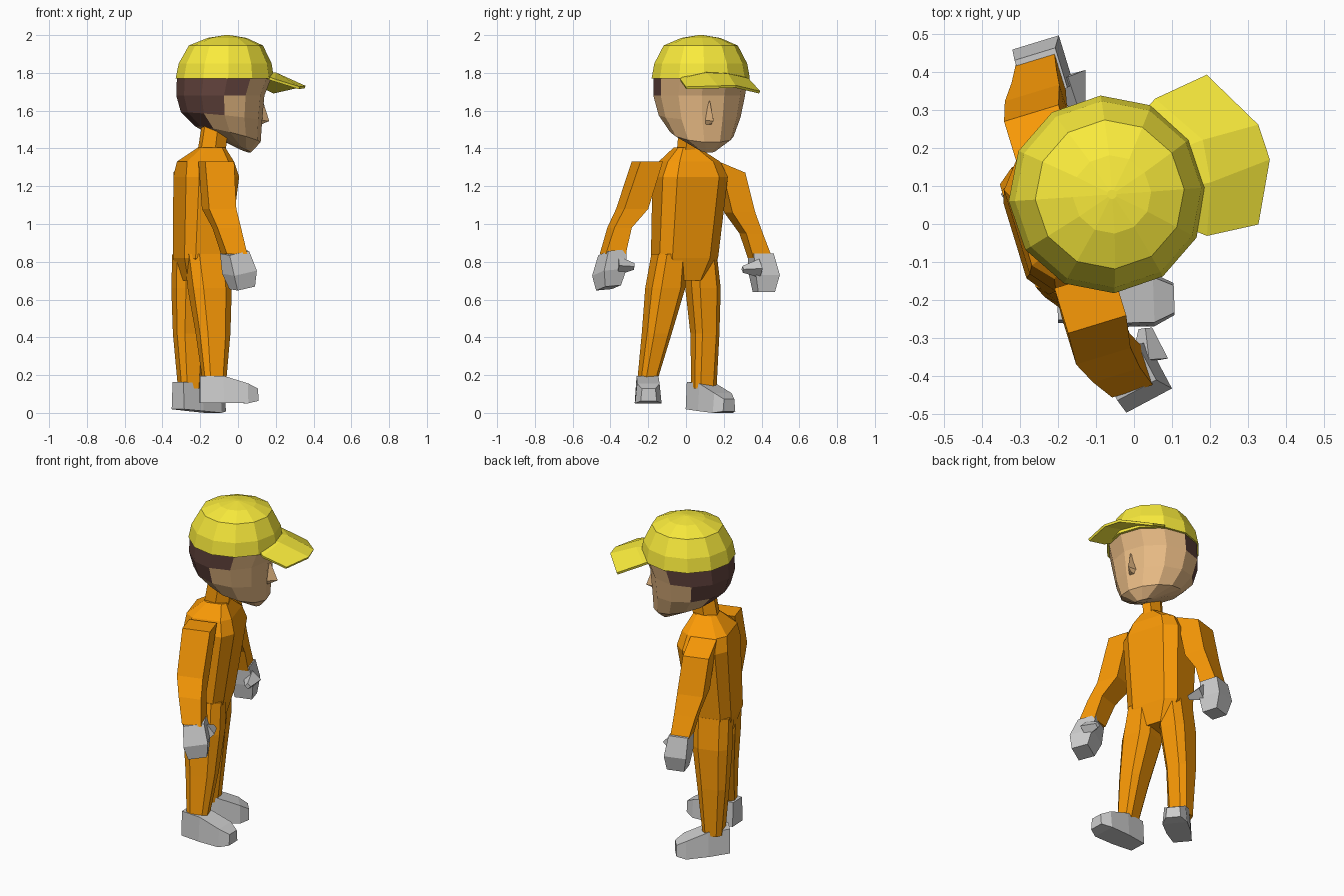
import bpy, bmesh, math
from mathutils import Vector

if "Cube" in bpy.data.objects:
    bpy.data.objects.remove(bpy.data.objects["Cube"])


def material(name, rgb):
    m = bpy.data.materials.new(name)
    m.diffuse_color = (*rgb, 1)
    m.use_nodes = True
    m.node_tree.nodes["Principled BSDF"].inputs["Base Color"].default_value = m.diffuse_color
    return m


ORANGE = material("orange_cloth", (0.95, 0.32, 0.002))
YELLOW = material("yellow_cloth", (0.95, 0.83, 0.045))
SKIN = material("skin", (0.80, 0.49, 0.23))
BROWN = material("brown_hair", (0.12, 0.055, 0.045))


def make(name, bm, mats=()):
    bmesh.ops.recalc_face_normals(bm, faces=bm.faces)
    me = bpy.data.meshes.new(name)
    bm.to_mesh(me)
    bm.free()
    ob = bpy.data.objects.new(name, me)
    bpy.context.collection.objects.link(ob)
    for m in mats:
        me.materials.append(m)
    return ob


def axes(yaw):
    a = math.radians(yaw)
    return Vector((math.cos(a), math.sin(a), 0)), Vector((-math.sin(a), math.cos(a), 0))


def ring(x, y, z, d, w, n=4, yaw=17, tilt_f=0, tilt_l=0, square=1):
    """Flat-sided ring: d = half depth, w = half width; square > 1 makes it boxier."""
    f, l = axes(yaw)
    k = square / math.cos(math.pi / n)
    pts = []
    for i in range(n):
        t = (i + 0.5) * 2 * math.pi / n
        a, b = k * math.cos(t), k * math.sin(t)
        if square > 1:
            a, b = max(-1, min(1, a)), max(-1, min(1, b))
        a, b = a * d, b * w
        pts.append(Vector((x, y, z + tilt_f * a + tilt_l * b)) + f * a + l * b)
    return pts


def loft(name, rings, mats=()):
    bm = bmesh.new()
    vs = [[bm.verts.new(p) for p in r] for r in rings]
    n = len(vs[0])
    for r, s in zip(vs, vs[1:]):
        for i in range(n):
            j = (i + 1) % n
            bm.faces.new((r[i], r[j], s[j], s[i]))
    bm.faces.new(vs[0])
    bm.faces.new(vs[-1])
    return make(name, bm, mats)


# Torso and neck
loft("torso", [ring(*r, n=8, square=1.55) for r in (
    (-.195, -.005, .70, .09, .09), (-.197, -.008, .82, .122, .162),
    (-.168, .022, 1.25, .147, .18), (-.172, .018, 1.33, .13, .145),
    (-.14, 0, 1.405, .065, .055))], [ORANGE])
loft("neck", [ring(*r, n=6, yaw=20) for r in (
    (-.14, 0, 1.38, .07, .045), (-.12, .01, 1.54, .065, .042))], [ORANGE])

# Legs
for side, rs in {
    "right": ((-.165, -.09, .84, .112, .078), (-.15, -.11, .66, .106, .092),
              (-.132, -.155, .42, .084, .068), (-.125, -.205, .17, .058, .045)),
    "left": ((-.235, .075, .84, .105, .074), (-.242, .09, .66, .102, .08),
             (-.255, .1, .42, .082, .066), (-.255, .095, .13, .055, .06)),
}.items():
    loft(side + "_leg", [ring(*r, n=8, square=1.4) for r in rs], [ORANGE])

# Arms
loft("right_arm", [ring(*r) for r in (
    (-.115, -.205, 1.33, .08, .062), (-.10, -.285, 1.08, .075, .066),
    (-.06, -.352, .98, .065, .048), (-.02, -.388, .84, .056, .055))], [ORANGE])
loft("left_arm", [ring(*r, tilt_l=t) for r, t in (
    ((-.25, .225, 1.30, .075, .07), -.4), ((-.25, .285, 1.06, .075, .063), 0),
    ((-.25, .345, .95, .062, .046), 0), ((-.245, .392, .82, .052, .052), 0))], [ORANGE])

# Gloved fists with thumbs
loft("right_hand", [ring(*r, yaw=28, tilt_f=.2, tilt_l=.08) for r in (
    (-.018, -.39, .85, .058, .054), (.008, -.405, .745, .068, .068),
    (.022, -.41, .662, .052, .047))])
loft("left_hand", [ring(*r, yaw=17) for r in (
    (-.245, .395, .845, .056, .055), (-.24, .415, .73, .064, .066),
    (-.235, .412, .64, .05, .046))])


def thumb(name, base, tip):
    bm = bmesh.new()
    d = Vector(tip) - Vector(base)
    bmesh.ops.create_cone(bm, cap_ends=True, segments=4, radius1=.05, radius2=.018,
                          depth=d.length)
    bmesh.ops.rotate(bm, verts=bm.verts, matrix=d.to_track_quat('Z', 'Y').to_matrix())
    bmesh.ops.translate(bm, verts=bm.verts, vec=(Vector(base) + Vector(tip)) / 2)
    make(name, bm)


thumb("right_thumb", (.04, -.36, .78), (.03, -.275, .775))
thumb("left_thumb", (-.175, .39, .765), (-.145, .30, .76))


# Shoes: stations along the foot give distance, half width, bottom and top
def shoe(name, x, y, z, yaw, scale, pitch):
    f, l = axes(yaw)
    rings = []
    for s, w, lo, hi in ((-.085, .052, .01, .155), (.03, .068, .005, .15),
                         (.15, .07, 0, .105), (.2, .042, .01, .075)):
        c = Vector((x, y, z + s * pitch)) + f * s * scale
        rings.append([c + l * (w * a) + Vector((0, 0, h)) for a, h in
                      ((-1, lo), (1, lo), (.85, hi), (-.85, hi))])
    loft(name, rings)


shoe("right_shoe", -.11, -.205, .045, 2, 1.08, .04)
shoe("left_shoe", -.25, .095, .006, 40, 1.04, -.04)

# Head: hair at the back, face at the front
HX, HY, HYAW = -.07, .078, 19
F, L = axes(HYAW)
head = loft("head", [
    ring(HX + F.x * c, HY + F.y * c, z, d, w, n=12, yaw=HYAW, tilt_f=t)
    for z, c, d, w, t in (
        (1.40, .09, .05, .05, -.45), (1.475, .018, .168, .162, -.25),
        (1.57, -.018, .208, .21, -.1), (1.68, -.025, .225, .236, 0),
        (1.79, 0, .245, .243, 0))], [SKIN, BROWN])
for p in head.data.polygons:
    q = p.center - Vector((HX, HY, 0))
    limit = -.01 if p.center.z > 1.68 else -.10
    if q.dot(F) < limit and p.center.z > 1.475:
        p.material_index = 1


# Nose: wedge widening towards the bottom
def local(f, l, z):
    return Vector((HX, HY, z)) + F * f + L * l


loft("nose", [
    [local(.16, -.01, 1.65), local(.207, -.02, 1.65), local(.16, -.03, 1.65)],
    [local(.17, .014, 1.55), local(.245, -.012, 1.545), local(.17, -.05, 1.55)],
    [local(.17, .008, 1.52), local(.205, -.015, 1.53), local(.17, -.045, 1.52)]], [SKIN])

# Cap crown
loft("cap_crown", [
    ring(HX + s, HY, z, r, r, n=12, yaw=HYAW) for s, z, r in (
        (0, 1.77, .252), (.002, 1.85, .238), (.006, 1.945, .19),
        (.012, 1.985, .10), (.012, 2.0, .012))], [YELLOW])

# Cap brim: arched strip from the crown outwards, tucked under its front edge
bm = bmesh.new()
rows = [[(.03, .30, 1.775), (.115, .195, 1.795), (.15, .10, 1.80), (.155, -.015, 1.775)],
        [(.055, .328, 1.765), (.18, .22, 1.79), (.20, .11, 1.795), (.19, -.03, 1.762)],
        [(.19, .39, 1.697), (.325, .26, 1.728), (.355, .17, 1.725), (.325, 0, 1.72)]]
grid = [[bm.verts.new(p) for p in r] for r in rows]
for a, b in zip(grid, grid[1:]):
    for i in range(3):
        bm.faces.new((a[i], a[i + 1], b[i + 1], b[i]))
brim = make("cap_brim", bm, [YELLOW])
solid = brim.modifiers.new("thickness", 'SOLIDIFY')
solid.thickness = .014
solid.offset = 0
